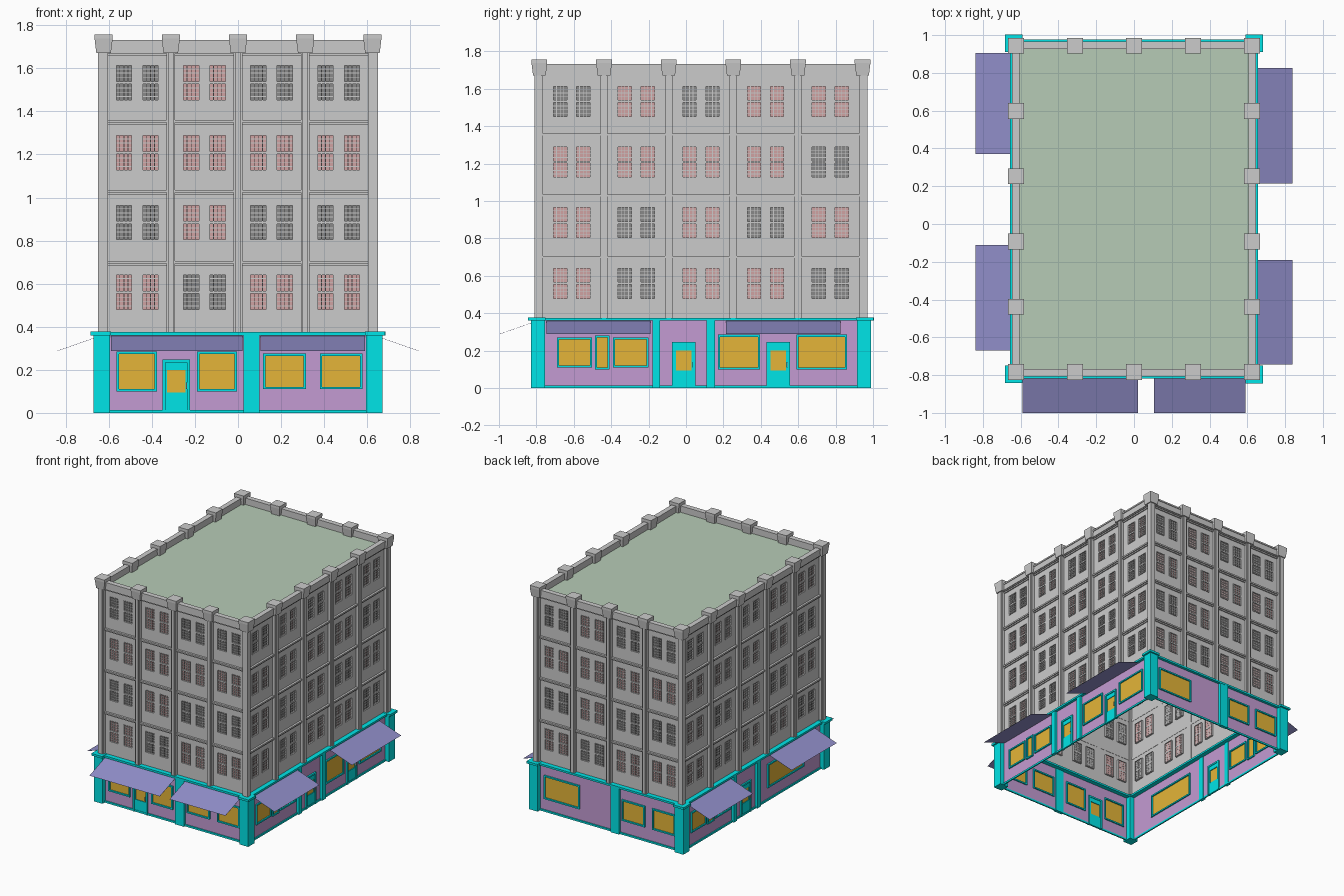
import bpy, bmesh
from mathutils import Matrix, Vector
from math import pi

if "Cube" in bpy.data.objects:
    bpy.data.objects.remove(bpy.data.objects["Cube"])

CY = 0.08                      # building centre in y
HX, HY = 0.65, 0.89            # half sizes to the outer pilaster face
parts = {}
COL = {"cyan": (0, .78, .8, 1), "purple": (.55, .33, .65, 1), "orange": (.78, .46, .04, 1),
       "navy": (.28, .27, .58, 1), "green": (.47, .6, .47, 1), "red": (.63, .36, .36, 1),
       "dark": (.25, .25, .25, 1)}
colour_of = {"storefront_pilasters": "cyan", "storefront_cornice": "cyan", "plinth": "cyan",
             "shop_window_frames": "cyan", "doors": "cyan", "storefront_walls": "purple",
             "shop_glass": "orange", "awnings": "navy", "roof": "green",
             "red_window_panes": "red", "dark_window_panes": "dark", "door_handles": "dark"}


def mesh(name):
    return parts.setdefault(name, bmesh.new() if name not in parts else None)


def put(k, u, n, z):
    """Facade coordinates (along, outward, up) to world; k: 0 front, 1 right, 2 back, 3 left."""
    h = HY if k % 2 == 0 else HX
    return Matrix.Rotation(k * pi / 2, 3, 'Z') @ Vector((u, -(h + n), z)) + Vector((0, CY, 0))


def hexa(name, k, lo, hi):
    """Solid between a lower and an upper rectangle (u0, u1, n0, n1, z)."""
    bm = mesh(name)
    v = []
    for u0, u1, n0, n1, z in (lo, hi):
        v += [bm.verts.new(put(k, u, n, z)) for u, n in ((u0, n1), (u1, n1), (u1, n0), (u0, n0))]
    for f in ((3, 2, 1, 0), (4, 5, 6, 7), (0, 1, 5, 4), (1, 2, 6, 5), (2, 3, 7, 6), (3, 0, 4, 7)):
        bm.faces.new([v[i] for i in f])


def box(name, k, u0, u1, n0, n1, z0, z1):
    hexa(name, k, (u0, u1, n0, n1, z0), (u0, u1, n0, n1, z1))


def sheet(name, k, u0, u1, n, z0, z1):
    bm = mesh(name)
    bm.faces.new([bm.verts.new(put(k, u, n, z)) for u, z in ((u0, z0), (u1, z0), (u1, z1), (u0, z1))])


def wall(name, k, u0, u1, n, z0, z1, holes):
    """Flat wall with rectangular openings (u0, u1, z0, z1)."""
    us = sorted({u0, u1, *[h[0] for h in holes], *[h[1] for h in holes]})
    zs = sorted({z0, z1, *[h[2] for h in holes], *[h[3] for h in holes]})
    for a, b in zip(us, us[1:]):
        for c, d in zip(zs, zs[1:]):
            u, z = (a + b) / 2, (c + d) / 2
            if not any(h[0] < u < h[1] and h[2] < z < h[3] for h in holes):
                sheet(name, k, a, b, n, c, d)


def ring(name, k, o, i, n0, n1):
    """Rectangular frame between outer and inner rectangles."""
    box(name, k, o[0], i[0], n0, n1, o[2], o[3])
    box(name, k, i[1], o[1], n0, n1, o[2], o[3])
    if i[2] > o[2]:
        box(name, k, i[0], i[1], n0, n1, o[2], i[2])
    box(name, k, i[0], i[1], n0, n1, i[3], o[3])


def sash_window(k, u, z, red):
    """Upper window: frame, meeting rail, muntins, pane."""
    w, h, t = .0385, .083, .0018
    a = (u - w, u + w, z - h, z + h)
    ring("sash_windows", k, a, (a[0] + .003, a[1] - .003, a[2] + .003, a[3] - .003), -.045, -.027)
    sheet("red_window_panes" if red else "dark_window_panes", k, a[0], a[1], -.04, a[2], a[3])
    box("sash_windows", k, a[0], a[1], -.042, -.029, z - .006, z + .006)
    for i in (-1, 0, 1):
        box("sash_windows", k, u + i * w / 2 - t, u + i * w / 2 + t, -.041, -.033, a[2], a[3])
        for s in (-1, 1):
            c = z + s * .0445 + i * .0195
            box("sash_windows", k, a[0], a[1], -.041, -.034, c - t, c + t)


def shop_window(k, u0, u1, z0, z1):
    ring("shop_window_frames", k, (u0, u1, z0, z1), (u0 + .011, u1 - .011, z0 + .011, z1 - .011), -.025, -.004)
    sheet("shop_glass", k, u0, u1, -.014, z0, z1)


def door(k, u0, u1):
    ring("doors", k, (u0, u1, 0, .247), (u0 + .013, u1 - .013, 0, .234), -.025, -.002)
    ring("doors", k, (u0 + .013, u1 - .013, 0, .234), (u0 + .021, u1 - .021, .095, .2), -.02, -.009)
    sheet("shop_glass", k, u0 + .02, u1 - .02, -.014, .094, .201)
    box("door_handles", k, u1 - .019, u1 - .014, -.01, .002, .11, .14)


def awning(k, u0, u1):
    hexa("awnings", k, (u0, u1, .186, .19, .288), (u0, u1, -.014, -.01, .358))


# Upper window colours, top row first (R red, D dark)
PAT = {0: ("DRDD", "RRRR", "DRDD", "RDRR"), 1: ("DRDRR", "RRRRD", "RDRDR", "RDRRD")}
ROWS = (1.533, 1.208, .884, .56)

# Storefront layouts
LEFT_SHOP = [(-.77, -.583, .11, .27), (-.567, -.49, .1, .28), (-.47, -.28, .11, .27)]
SMALL = [(.116, .316, .11, .275), (.38, .577, .11, .275)]
WIN = {0: [(-.563, -.377, .1, .285), (-.19, -.005, .1, .285)] + SMALL,
       1: LEFT_SHOP + [(.09, .316, .1, .285), (.51, .78, .1, .285)],
       2: [(-.56, -.25, .1, .285)] + SMALL,
       3: LEFT_SHOP + [(.18, .63, .1, .285)]}
DOOR = {0: [(-.35, -.223)], 1: [(-.155, -.03), (.35, .476)], 2: [], 3: [(-.155, -.03)]}
POST = {0: [(.025, .1)], 1: [(-.26, -.22), (.03, .075)]}
AWN = {0: [(-.59, .02), (.105, .59)], 1: [(-.825, -.27), (.135, .745)], 2: [],
       3: [(-.825, -.29), (.19, .75)]}

for k in range(4):
    W = HX if k % 2 == 0 else HY
    bays = 4 if k % 2 == 0 else 5
    pitch = 2 * (W - .026) / bays
    lines = [-(W - .026) + i * pitch for i in range(bays + 1)]

    # Upper wall, bays and sash windows
    openings = []
    for b in range(bays):
        c = (lines[b] + lines[b + 1]) / 2
        for r, z in enumerate(ROWS):
            for s in (-1, 1):
                u = c + s * .0615
                openings.append((round(u - .0385, 5), round(u + .0385, 5), z - .083, z + .083))
                sash_window(k, u, z, PAT[k % 2][r][b] == "R")
        # Floor ledges with a stepped lower moulding
        for z in (.70, 1.03, 1.355, 1.675):
            box("floor_ledges", k, lines[b], lines[b + 1], -.032, -.014, z - .006, z + .006)
            box("floor_ledges", k, lines[b], lines[b + 1], -.032, -.022, z - .016, z - .006)
    wall("upper_walls", k, -W + .03, W - .03, -.03, .36, 1.69, openings)

    # Stepped pilasters and flared caps
    for u in lines[1:-1]:
        box("pilasters", k, u - .02, u + .02, -.032, -.008, .37, 1.69)
        box("pilasters", k, u - .012, u + .012, -.01, 0, .37, 1.69)
    for u in lines[:-1]:
        a, b = .034, .042
        hexa("parapet_caps", k, (u - a, u + a, -.026 - a, -.026 + a, 1.672),
             (u - b, u + b, -.026 - b, -.026 + b, 1.738))
        box("parapet_caps", k, u - b, u + b, -.026 - b, -.026 + b, 1.738, 1.757)

    # Corner pilaster
    box("pilasters", k, -W + .006, -W + .046, -.046, -.006, .37, 1.69)
    box("pilasters", k, -W, -W + .036, -.036, 0, .37, 1.69)

    # Parapet with coping
    box("parapet", k, -W + .01, W - .01, -.04, -.008, 1.675, 1.72)
    box("parapet", k, -W + .01, W - .01, -.043, -.003, 1.72, 1.732)

    # Storefront
    wall("storefront_walls", k, -W + .015, W - .015, -.015, 0, .362,
         WIN[k] + [(a, b, 0, .247) for a, b in DOOR[k]])
    box("plinth", k, -W, W, -.016, -.006, 0, .014)
    for w in WIN[k]:
        shop_window(k, *w)
    for d in DOOR[k]:
        door(k, *d)
    for p in POST[k % 2]:
        box("storefront_pilasters", k, *p, -.02, .005, 0, .36)
    for a in AWN[k]:
        awning(k, *a)
    box("storefront_pilasters", k, -W - .02, -W + .055, -.055, .02, 0, .36)
    box("storefront_cornice", k, -W, W, -.05, .007, .36, .375)
    box("storefront_cornice", k, -W - .034, -W + .06, -.06, .032, .36, .377)

# Roof deck
bm = mesh("roof")
bm.faces.new([bm.verts.new((x * (HX - .03), CY + y * (HY - .03), 1.68))
              for x, y in ((-1, -1), (1, -1), (1, 1), (-1, 1))])

mats = {}
for name, bm in parts.items():
    me = bpy.data.meshes.new(name)
    bm.to_mesh(me)
    bm.free()
    ob = bpy.data.objects.new(name, me)
    bpy.context.collection.objects.link(ob)
    c = colour_of.get(name)
    if c:
        if c not in mats:
            mats[c] = bpy.data.materials.new(c)
            mats[c].diffuse_color = COL[c]
        me.materials.append(mats[c])

for m in bpy.data.materials:
    if m.users and not m.is_grease_pencil:
        m.use_nodes = True
        m.node_tree.nodes["Principled BSDF"].inputs["Base Color"].default_value = m.diffuse_color
